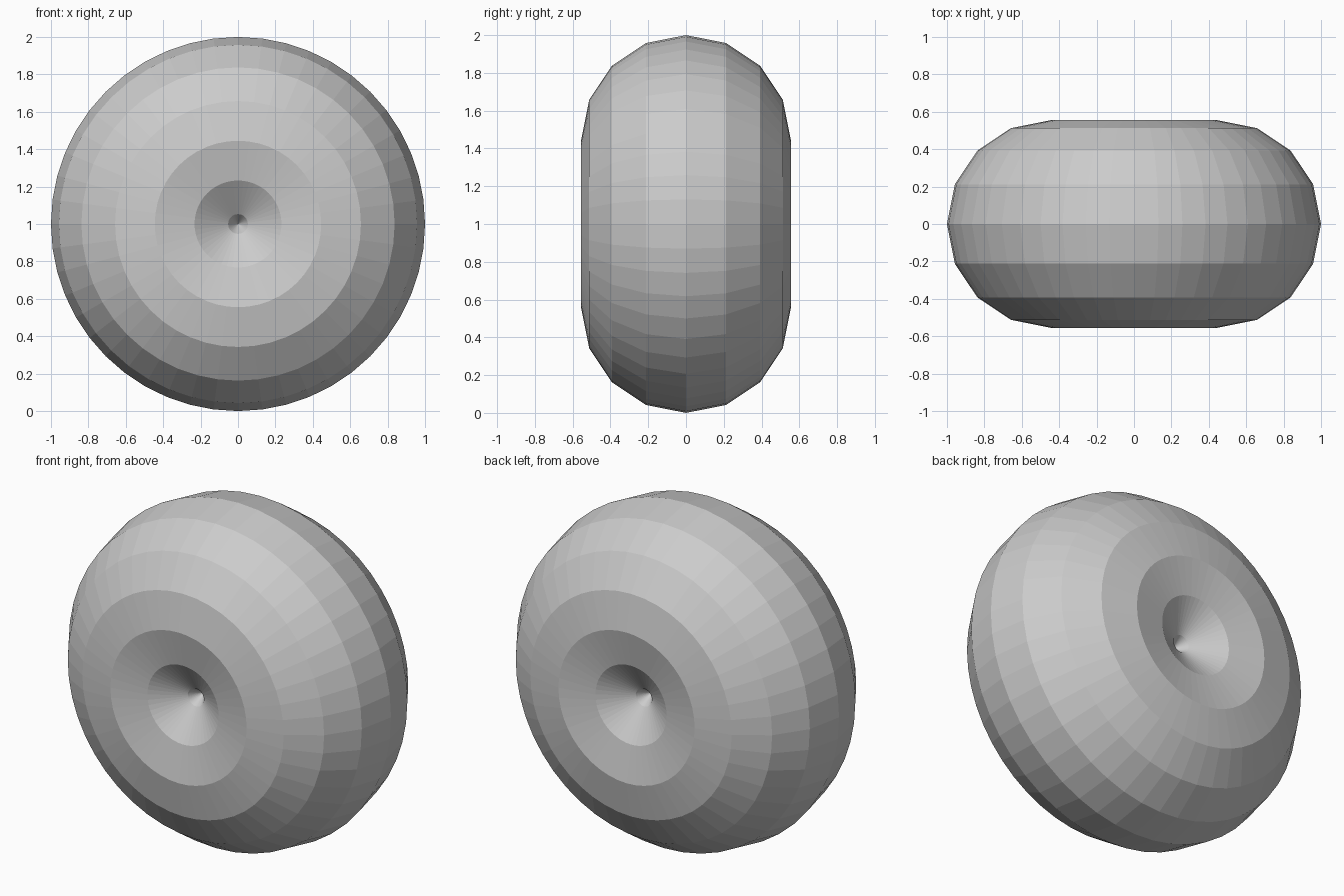
import bpy
import math

if "Cube" in bpy.data.objects:
    bpy.data.objects.remove(bpy.data.objects["Cube"])

# Fat self-closing ring lying on its edge, axis along y
MINOR = 0.555
MAJOR = 1.0 - MINOR
bpy.ops.mesh.primitive_torus_add(
    major_segments=48, minor_segments=16,
    major_radius=MAJOR, minor_radius=MINOR,
    location=(0, 0, 1), rotation=(math.pi / 2, 0, 0))
ring = bpy.context.object
ring.name = "fat_ring"
bpy.ops.object.transform_apply(location=True, rotation=True, scale=True)

# Faceted look
bpy.ops.object.shade_flat()
